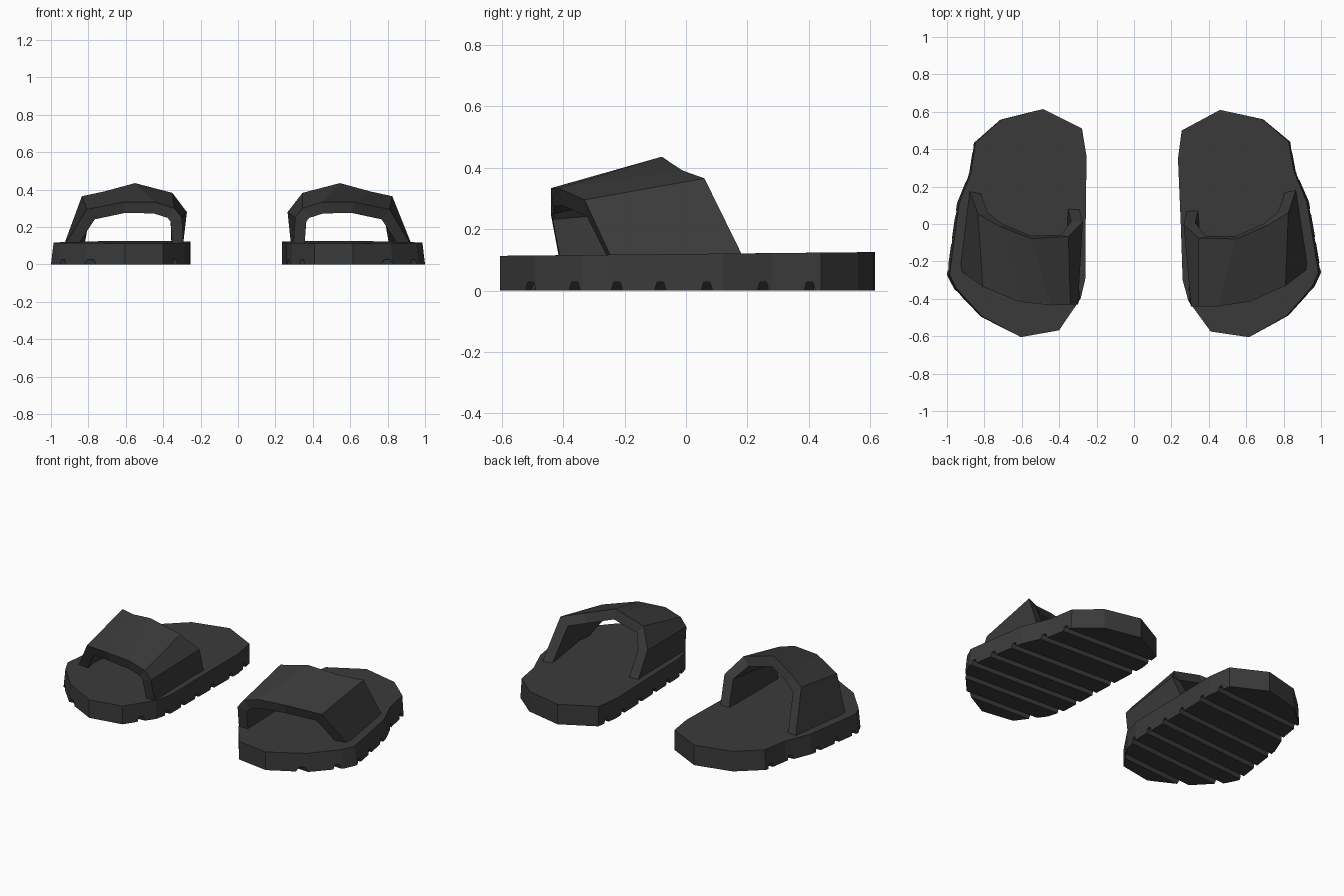
import bpy, bmesh
from mathutils import Matrix, Vector

cube = bpy.data.objects.get("Cube")
if cube:
    bpy.data.objects.remove(cube, do_unlink=True)

# One dark rubber material
rubber = bpy.data.materials.new("dark_rubber")
rubber.use_nodes = True
colour = (0.043, 0.043, 0.043, 1)
rubber.diffuse_color = colour
rubber.node_tree.nodes["Principled BSDF"].inputs["Base Color"].default_value = colour


def make_object(name, bm):
    bmesh.ops.recalc_face_normals(bm, faces=bm.faces[:])
    mesh = bpy.data.meshes.new(name)
    bm.to_mesh(mesh)
    bm.free()
    mesh.materials.append(rubber)
    ob = bpy.data.objects.new(name, mesh)
    bpy.context.collection.objects.link(ob)
    return ob


def loft(bm, first, second, closed):
    """Bridge two point rows with quads."""
    a = [bm.verts.new(p) for p in first]
    b = [bm.verts.new(p) for p in second]
    n = len(a)
    for i in range(n if closed else n - 1):
        j = (i + 1) % n
        bm.faces.new((a[i], a[j], b[j], b[i]))
    if closed:
        bm.faces.new(a[::-1])
        bm.faces.new(b)


def apply_modifiers(ob):
    bpy.context.view_layer.update()
    graph = bpy.context.evaluated_depsgraph_get()
    mesh = bpy.data.meshes.new_from_object(ob.evaluated_get(graph))
    ob.modifiers.clear()
    ob.data = mesh


# Sole: faceted foot outline, extruded with a slightly leaning outer side
outline = [(.255, .50), (.46, .61), (.69, .56), (.835, .44), (.865, .28),
           (.935, .12), (.97, -.08), (1, -.26), (.965, -.335), (.825, -.49),
           (.615, -.605), (.41, -.575), (.29, -.41), (.26, -.30), (.25, 0), (.235, .35)]
bm = bmesh.new()
loft(bm, [(x, y, 0) for x, y in outline],
     [(x - .035 * max(0, x - .6), y, .119 + .01 * y) for x, y in outline], True)
sole = make_object("left_sole", bm)

# Tread grooves: tapered bars cut across the underside
bm = bmesh.new()
for y in (-.5, -.35, -.21, -.07, .08, .26, .41):
    section = [(-.025, -.02), (.025, -.02), (.01, .028), (-.01, .028)]
    loft(bm, [(.1, y + .03 + dy, z) for dy, z in section],
         [(1.1, y - .02 + dy, z) for dy, z in section], True)
cutter = make_object("groove_cutter", bm)
cutter.hide_render = True
cut = sole.modifiers.new("grooves", "BOOLEAN")
cut.operation = "DIFFERENCE"
cut.solver = "EXACT"
cut.object = cutter
apply_modifiers(sole)
bpy.data.objects.remove(cutter, do_unlink=True)

# Strap: skewed arch between a front rim and a rear rim, outer side first
front_rim = [(.935, -.235, .09), (.81, -.33, .295), (.62, -.415, .333), (.45, -.44, .333),
             (.345, -.44, .30), (.305, -.44, .25), (.295, -.41, .09)]
rear_rim = [(.87, .195, .09), (.825, .06, .365), (.71, -.01, .39), (.545, -.08, .435),
            (.345, -.075, .383), (.265, 0, .28), (.285, .08, .09)]
bm = bmesh.new()
loft(bm, front_rim, rear_rim, False)
strap = make_object("left_strap", bm)
top_face = max(strap.data.polygons, key=lambda f: f.center.z)
if top_face.normal.z < 0:
    strap.data.flip_normals()
shell = strap.modifiers.new("thickness", "SOLIDIFY")
shell.thickness = .06
shell.offset = -1
shell.use_even_offset = True
apply_modifiers(strap)

# Right sandal: mirrored copy, turned slightly about its own centre
centre = Vector((.62, 0, 0))
turn = (Matrix.Scale(-1, 4, (1, 0, 0)) @ Matrix.Translation(centre + Vector((.008, 0, 0)))
        @ Matrix.Rotation(-.03, 4, "Z") @ Matrix.Translation(-centre))
for ob in (sole, strap):
    mesh = ob.data.copy()
    mesh.transform(turn)
    mesh.flip_normals()
    twin = bpy.data.objects.new(ob.name.replace("left", "right"), mesh)
    bpy.context.collection.objects.link(twin)
